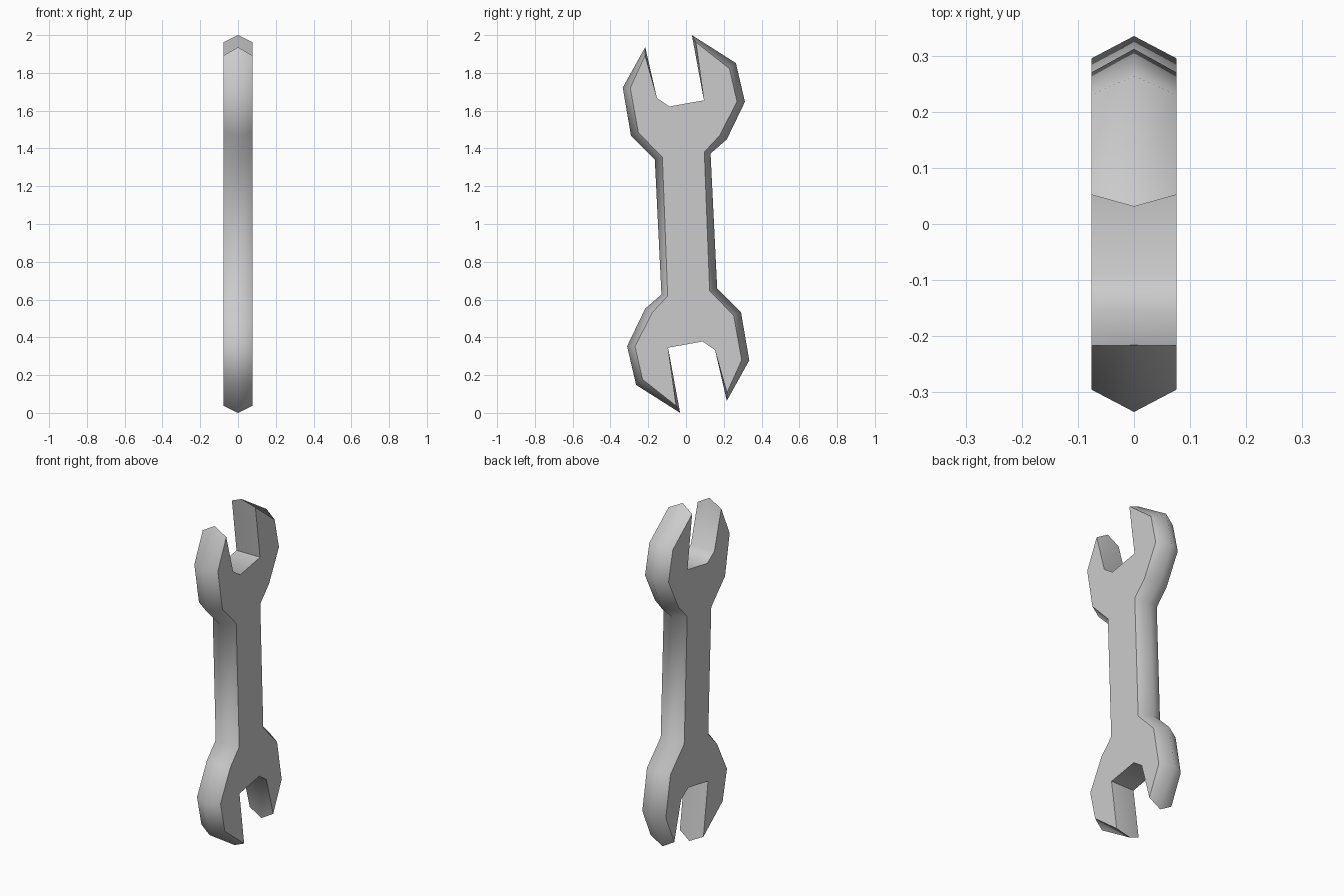
import bpy, bmesh, math

if "Cube" in bpy.data.objects:
    bpy.data.objects.remove(bpy.data.objects["Cube"])

HALF = 0.076  # half thickness

# Upper head outline, left neck to right neck:
# (y, z) on the middle ridge, then (y, z) on the flat side faces
HEAD = [
    ((-0.165, 1.340), (-0.125, 1.353)),   # left neck
    ((-0.291, 1.466), (-0.252, 1.484)),
    ((-0.335, 1.722), (-0.295, 1.720)),
    ((-0.216, 1.936), (-0.217, 1.892)),   # short jaw tip
    ((-0.154, 1.668), (-0.154, 1.668)),   # jaw slot
    ((-0.088, 1.622), (-0.088, 1.622)),
    ((0.095, 1.655), (0.095, 1.655)),
    ((0.031, 2.000), (0.052, 1.963)),     # long jaw tip
    ((0.264, 1.852), (0.230, 1.823)),
    ((0.312, 1.647), (0.270, 1.648)),
    ((0.216, 1.448), (0.178, 1.468)),
    ((0.130, 1.373), (0.097, 1.381)),     # right neck
]


def flip(p):
    """Half turn about the centre, giving the lower head."""
    return (-p[0], 2.0 - p[1])


outline = HEAD + [(flip(m), flip(f)) for m, f in HEAD]

bm = bmesh.new()


def ring(x, pts):
    return [bm.verts.new((x, y, z)) for y, z in pts]


left = ring(-HALF, [f for m, f in outline])
mid = ring(0.0, [m for m, f in outline])
right = ring(HALF, [f for m, f in outline])

# Bevelled rim from both sides to the middle ridge
n = len(outline)
for a, b in ((left, mid), (mid, right)):
    for i in range(n):
        j = (i + 1) % n
        bm.faces.new((a[i], a[j], b[j], b[i]))

# Flat side faces
bm.faces.new(left)
bm.faces.new(right)
bmesh.ops.recalc_face_normals(bm, faces=bm.faces[:])

mesh = bpy.data.meshes.new("wrench")
bm.to_mesh(mesh)
bm.free()
wrench = bpy.data.objects.new("wrench", mesh)
bpy.context.collection.objects.link(wrench)
bpy.context.view_layer.objects.active = wrench
wrench.select_set(True)
bpy.ops.object.shade_smooth_by_angle(angle=math.radians(59))
